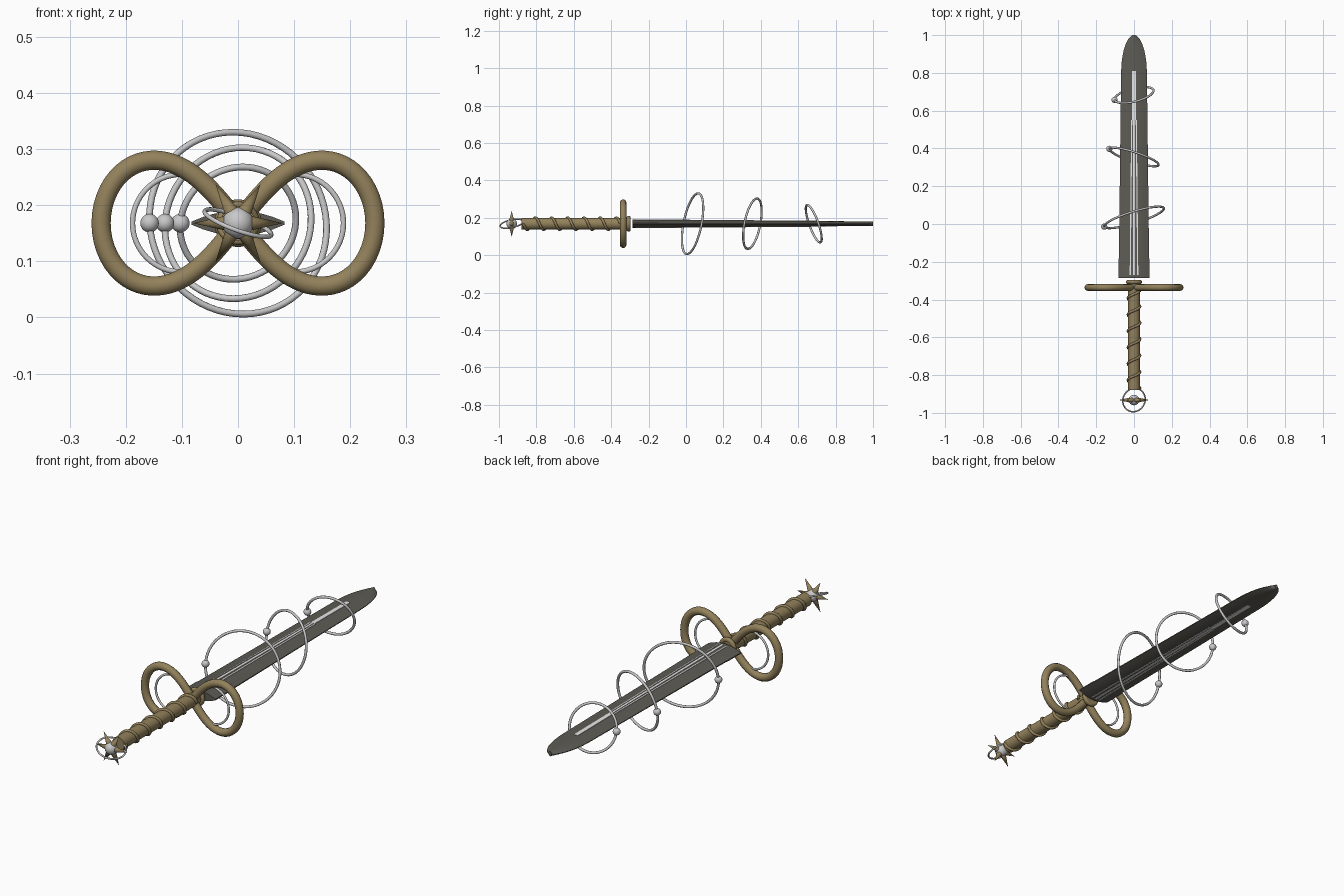
import bpy, bmesh, math
from mathutils import Vector

if "Cube" in bpy.data.objects:
    bpy.data.objects.remove(bpy.data.objects["Cube"])

ZC = 0.168  # height of the sword's long axis


def material(name, rgb):
    m = bpy.data.materials.new(name)
    m.diffuse_color = (*rgb, 1)
    m.use_nodes = True
    m.node_tree.nodes["Principled BSDF"].inputs["Base Color"].default_value = m.diffuse_color
    return m


BRONZE = material("bronze", (0.29, 0.22, 0.105))
STEEL = material("dark_steel", (0.11, 0.105, 0.088))
SILVER = material("silver", (0.58, 0.58, 0.59))
PALE = material("pale_inlay", (0.80, 0.80, 0.80))


def finish(ob, name, mat, smooth=True):
    ob.name = name
    ob.data.materials.clear()
    ob.data.materials.append(mat)
    if smooth:
        bpy.ops.object.select_all(action='DESELECT')
        ob.select_set(True)
        bpy.context.view_layer.objects.active = ob
        bpy.ops.object.shade_smooth_by_angle(angle=math.radians(40))
    return ob


def mesh_object(name, bm, mat, smooth=True):
    bmesh.ops.recalc_face_normals(bm, faces=bm.faces)
    me = bpy.data.meshes.new(name)
    bm.to_mesh(me)
    bm.free()
    ob = bpy.data.objects.new(name, me)
    bpy.context.collection.objects.link(ob)
    return finish(ob, name, mat, smooth)


def tube(name, points, radius, mat, cyclic=True):
    cu = bpy.data.curves.new(name, 'CURVE')
    cu.dimensions = '3D'
    cu.bevel_depth = radius
    cu.bevel_resolution = 3
    cu.use_fill_caps = True
    sp = cu.splines.new('POLY')
    sp.points.add(len(points) - 1)
    for p, co in zip(sp.points, points):
        p.co = (*co, 1)
    sp.use_cyclic_u = cyclic
    ob = bpy.data.objects.new(name, cu)
    bpy.context.collection.objects.link(ob)
    bpy.ops.object.select_all(action='DESELECT')
    ob.select_set(True)
    bpy.context.view_layer.objects.active = ob
    bpy.ops.object.convert(target='MESH')
    return finish(bpy.context.object, name, mat)


def circle(center, u, v, r, n=64):
    u = Vector(u).normalized()
    v = Vector(v)
    v = (v - u * v.dot(u)).normalized()
    c = Vector(center)
    return [c + r * (math.cos(a) * u + math.sin(a) * v)
            for a in (2 * math.pi * i / n for i in range(n))]


def ball(name, loc, r, mat):
    bpy.ops.mesh.primitive_uv_sphere_add(segments=24, ring_count=14, radius=r, location=loc)
    return finish(bpy.context.object, name, mat)


# Blade: lens cross-section lofted along y
def half_width(y):
    w = 0.083 if y < -0.185 else 0.080 - 0.012 * (y + 0.18)
    if y > 0.80:
        w = 0.068 * math.sqrt(max(0.015, 1 - ((y - 0.80) / 0.20) ** 2))
    return w


def half_thick(y):
    return 0.022 - 0.010 * (y + 0.285) / 1.285


def surface(x, y):
    return half_thick(y) * (1 - 0.88 * (x / half_width(y)) ** 2)


bm = bmesh.new()
stations = [-0.285, -0.19, -0.18, 0.2, 0.5, 0.8] + [
    0.8 + 0.2 * math.sin(math.pi / 2 * i / 10) for i in range(1, 11)]
previous = None
for y in stations:
    w = half_width(y)
    xs = [w * k / 4 for k in range(-4, 5)]
    ring = [bm.verts.new((x, y, ZC + surface(x, y))) for x in xs]
    ring += [bm.verts.new((x, y, ZC - surface(x, y))) for x in reversed(xs)]
    if previous:
        for i in range(len(ring)):
            j = (i + 1) % len(ring)
            bm.faces.new((previous[i], previous[j], ring[j], ring[i]))
    else:
        bm.faces.new(ring)
    previous = ring
bm.faces.new(previous)
mesh_object("blade", bm, STEEL)

# Pale inlay lines on both faces of the blade: (x start, x end, half width, y start, y end)
bm = bmesh.new()
lines = [(0.0, 0.0, 0.005, -0.27, 0.55), (0.0, 0.0, 0.010, 0.55, 0.81),
         (0.020, 0.012, 0.003, -0.27, 0.55), (-0.020, -0.012, 0.003, -0.27, 0.55)]
for x0, x1, h, y0, y1 in lines:
    for side in (1, -1):
        rows = []
        for k in range(9):
            y = y0 + (y1 - y0) * k / 8
            xc = x0 + (x1 - x0) * k / 8
            rows.append([bm.verts.new((xc + sx * h, y, ZC + side * (surface(xc, y) + dz)))
                         for sx, dz in ((-1, -0.002), (-1, 0.0016), (1, 0.0016), (1, -0.002))])
        for a, b in zip(rows, rows[1:]):
            for i in range(4):
                j = (i + 1) % 4
                bm.faces.new((a[i], a[j], b[j], b[i]))
        bm.faces.new(rows[0])
        bm.faces.new(rows[-1])
mesh_object("blade_inlay", bm, PALE, False)

# Tilted rings around the blade: plane y = yc + a*x + b*z, each with a bead
for n, (yc, a, b, r) in enumerate([(0.035, 0.31, 0.20, 0.165),
                                   (0.355, -0.33, 0.20, 0.137),
                                   (0.683, 0.25, -0.36, 0.106)], 1):
    u = Vector((1, a, 0)).normalized()
    c = Vector((0, yc, ZC))
    tube(f"blade_ring_{n}", circle(c, u, (0, b, 1), r), 0.006, SILVER)
    ball(f"ring_bead_{n}", c - u * r, 0.0165, SILVER)

# Figure-eight guard
GY, GA = -0.336, 0.244
loop = []
for i in range(128):
    t = 2 * math.pi * i / 128
    d = 1 + math.sin(t) ** 2
    loop.append((GA * math.cos(t) / d, GY, ZC + 1.3 * GA * math.sin(t) * math.cos(t) / d))
tube("guard", loop, 0.018, BRONZE)

# Thin rings inside the guard loops
for side, s in (("left", -1), ("right", 1)):
    tube(f"guard_ring_{side}", circle((s * 0.101, GY, ZC), (1, 0, 0), (0, 0, 1), 0.087),
         0.005, SILVER)

# Grip and collar
bpy.ops.mesh.primitive_cylinder_add(vertices=32, radius=0.031, depth=0.58,
                                    location=(0, -0.59, ZC), rotation=(math.pi / 2, 0, 0))
finish(bpy.context.object, "grip", BRONZE)
tube("collar", circle((0, -0.307, ZC), (1, 0, 0), (0, 0, 1), 0.032, 40), 0.011, BRONZE)

# Spiral wrap around the grip
wrap = []
TURNS, STEPS = 6, 32
for i in range(TURNS * STEPS + 1):
    t = -2 * math.pi * i / STEPS
    wrap.append((0.032 * math.cos(t), -0.87 + 0.52 * i / (TURNS * STEPS),
                 ZC + 0.032 * math.sin(t)))
tube("grip_wrap", wrap, 0.007, BRONZE, cyclic=False)

# Pommel: ball, six spikes and a tilted ring
PY = -0.932
ball("pommel_ball", (0, PY, ZC), 0.028, SILVER)
for i in range(6):
    d = Vector((math.cos(i * math.pi / 3), 0, math.sin(i * math.pi / 3)))
    bpy.ops.mesh.primitive_cone_add(vertices=12, radius1=0.014, radius2=0, depth=0.062,
                                    location=Vector((0, PY, ZC)) + d * 0.049,
                                    rotation=d.to_track_quat('Z', 'Y').to_euler())
    finish(bpy.context.object, f"pommel_spike_{i + 1}", BRONZE)
tube("pommel_ring", circle((0, PY, ZC), (1, 0, -0.36), (0, 1, 0.22), 0.063), 0.004, SILVER)
